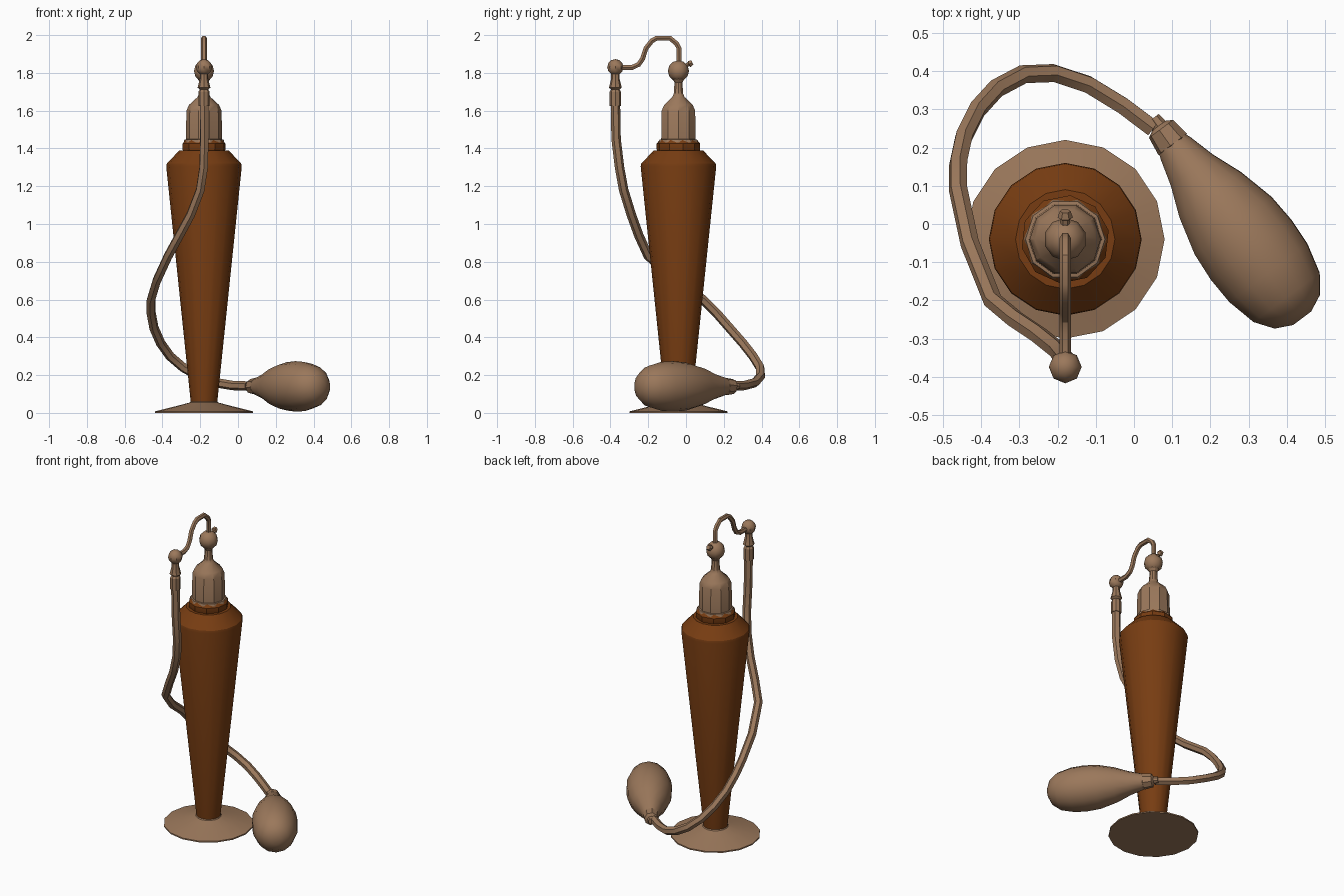
import bpy, bmesh, math
from mathutils import Vector

if "Cube" in bpy.data.objects:
    bpy.data.objects.remove(bpy.data.objects["Cube"])

def material(name, col):
    m = bpy.data.materials.new(name)
    m.diffuse_color = (*col, 1)
    m.use_nodes = True
    m.node_tree.nodes["Principled BSDF"].inputs["Base Color"].default_value = m.diffuse_color
    return m

TAN = material("tan metal", (0.328, 0.188, 0.105))
BROWN = material("amber brown glass", (0.185, 0.046, 0.006))
AX, AY = -0.18, -0.04            # bottle axis

def finish(name, bm, mat, angle=30):
    bmesh.ops.remove_doubles(bm, verts=bm.verts, dist=1e-5)
    bmesh.ops.recalc_face_normals(bm, faces=bm.faces)
    me = bpy.data.meshes.new(name)
    bm.to_mesh(me)
    bm.free()
    me.materials.append(mat)
    ob = bpy.data.objects.new(name, me)
    bpy.context.collection.objects.link(ob)
    bpy.ops.object.select_all(action='DESELECT')
    bpy.context.view_layer.objects.active = ob
    ob.select_set(True)
    bpy.ops.object.shade_smooth_by_angle(angle=math.radians(angle))
    return ob

def lathe(name, profile, n, mat, origin=(AX, AY, 0), direction=(0, 0, 1), angle=30, turn=0.0):
    """Spin (radius, distance) pairs around an axis, with capped ends."""
    bm = bmesh.new()
    q = Vector((0, 0, 1)).rotation_difference(Vector(direction).normalized())
    rings = []
    for r, t in profile:
        rings.append([bm.verts.new(Vector(origin) + q @ Vector((
            r * math.cos(turn + 2 * math.pi * i / n),
            r * math.sin(turn + 2 * math.pi * i / n), t))) for i in range(n)])
    for a, b in zip(rings, rings[1:]):
        for i in range(n):
            j = (i + 1) % n
            bm.faces.new((a[i], a[j], b[j], b[i]))
    bm.faces.new(rings[0][::-1])
    bm.faces.new(rings[-1])
    return finish(name, bm, mat, angle)

def tube(name, pts, radius, mat):
    """Six-sided tube along a path."""
    cu = bpy.data.curves.new(name + " path", 'CURVE')
    cu.dimensions = '3D'
    cu.bevel_depth = radius
    cu.bevel_resolution = 1
    cu.use_fill_caps = True
    sp = cu.splines.new('POLY')
    sp.points.add(len(pts) - 1)
    for p, co in zip(sp.points, pts):
        p.co = (*co, 1)
    tmp = bpy.data.objects.new(name + " path", cu)
    bpy.context.collection.objects.link(tmp)
    me = bpy.data.meshes.new_from_object(tmp.evaluated_get(bpy.context.evaluated_depsgraph_get()))
    bm = bmesh.new()
    bm.from_mesh(me)
    bpy.data.objects.remove(tmp)
    bpy.data.meshes.remove(me)
    return finish(name, bm, mat)

def ball(name, center, r, n, mat):
    bm = bmesh.new()
    bmesh.ops.create_uvsphere(bm, u_segments=n, v_segments=6, radius=r)
    bmesh.ops.translate(bm, verts=bm.verts, vec=center)
    return finish(name, bm, mat, 35)

# foot and bottle
lathe("foot", [(0.26, 0), (0.26, 0.008), (0.15, 0.035), (0.075, 0.055), (0.066, 0.066)], 16, TAN)
lathe("bottle", [(0.07, 0.055), (0.2, 1.305), (0.197, 1.32), (0.13, 1.39)], 16, BROWN)
lathe("bottle_neck", [(0.1, 1.36), (0.116, 1.395), (0.116, 1.425), (0.1, 1.445)], 10, BROWN, turn=0.2)

# cap with stem
lathe("cap_rim", [(0.09, 1.425), (0.108, 1.432), (0.104, 1.447), (0.09, 1.45)], 10, TAN)
lathe("cap", [(0.096, 1.44), (0.093, 1.6), (0.08, 1.63), (0.034, 1.672),
              (0.026, 1.69), (0.022, 1.75), (0.032, 1.765), (0.032, 1.785)], 10, TAN)
ball("spray_head", (AX, AY, 1.81), 0.056, 10, TAN)
lathe("nozzle", [(0.012, 0), (0.012, 0.025), (0.02, 0.03), (0.014, 0.048)], 6, TAN,
      (AX, AY + 0.03, 1.835), (0, 0.9, 0.4))

# curved metal pipe and joint
pipe = [(-0.037, 1.84), (-0.037, 1.93), (-0.05, 1.955), (-0.085, 1.984), (-0.155, 1.984), (-0.18, 1.97),
        (-0.212, 1.93), (-0.23, 1.875), (-0.25, 1.845), (-0.285, 1.829), (-0.36, 1.829)]
tube("pipe", [(AX, y, z) for y, z in pipe], 0.015, TAN)
JY = -0.374
ball("pipe_joint", (AX, JY, 1.83), 0.043, 8, TAN)
lathe("hose_fitting", [(0.03, 1.625), (0.03, 1.7), (0.022, 1.712), (0.034, 1.722), (0.022, 1.77), (0.022, 1.8)],
      8, TAN, (AX, JY, 0))

# flexible hose
tube("hose", [(-0.18, JY, 1.66), (-0.178, -0.37, 1.45), (-0.182, -0.352, 1.3), (-0.2, -0.33, 1.18),
              (-0.25, -0.29, 1.05), (-0.31, -0.25, 0.94), (-0.37, -0.2, 0.83), (-0.43, -0.05, 0.7),
              (-0.46, 0.09, 0.6), (-0.46, 0.16, 0.53), (-0.445, 0.23, 0.45), (-0.41, 0.3, 0.37),
              (-0.36, 0.355, 0.3), (-0.29, 0.392, 0.24), (-0.21, 0.395, 0.195), (-0.12, 0.365, 0.16),
              (-0.03, 0.31, 0.145), (0.05, 0.25, 0.142)], 0.025, TAN)

# squeeze bulb and its collar
start, axis = (0.08, 0.237, 0.14), (0.597, -0.802, 0)
lathe("bulb_collar", [(0.018, -0.05), (0.022, -0.025), (0.04, -0.015), (0.047, 0.035), (0.03, 0.05)], 8, TAN,
      start, axis)
lathe("bulb", [(0.035, 0.01), (0.05, 0.05), (0.07, 0.12), (0.102, 0.2), (0.128, 0.3), (0.134, 0.38),
               (0.13, 0.455), (0.11, 0.535), (0.075, 0.582), (0.03, 0.603)], 14, TAN, start, axis, 45)
